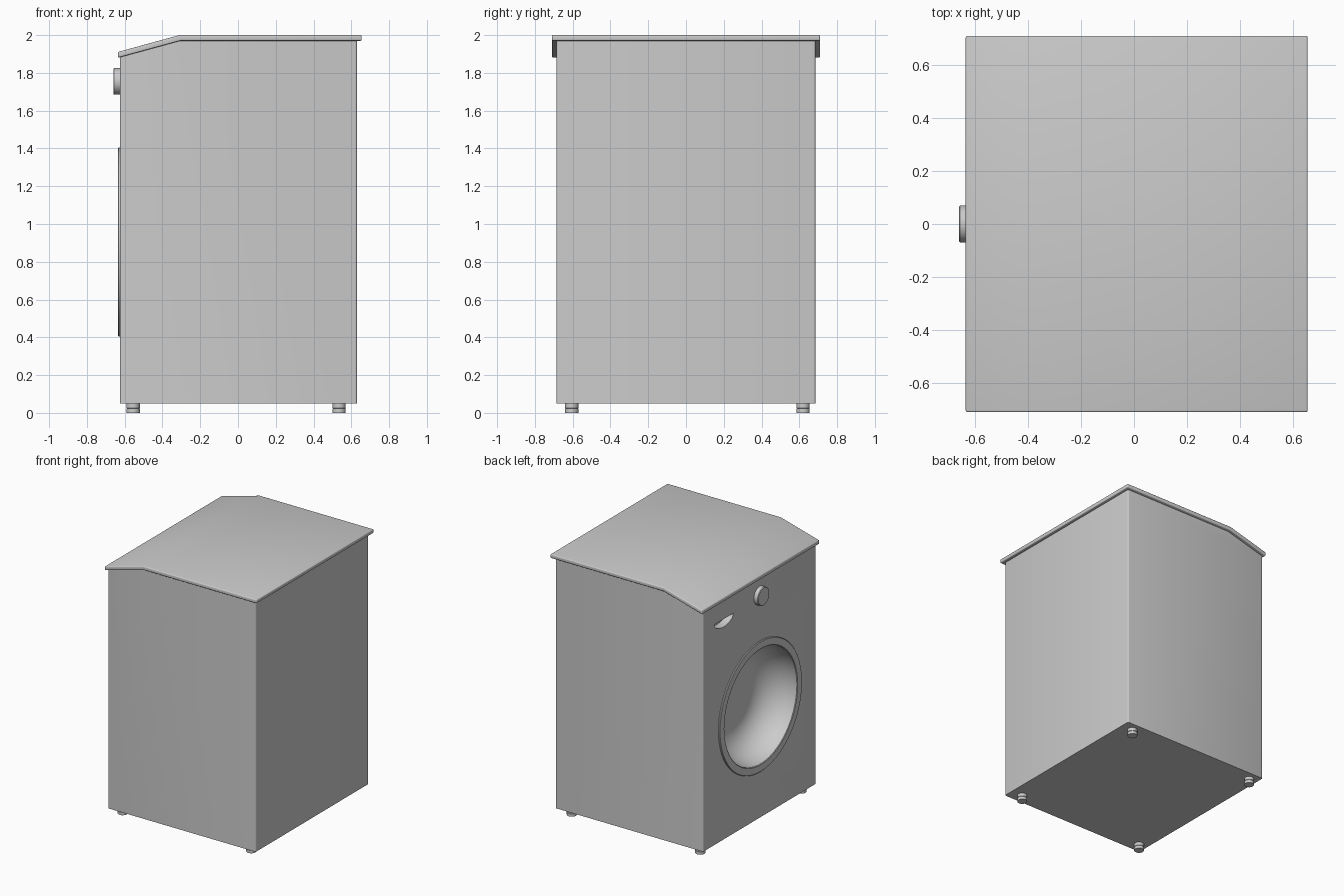
import bpy, bmesh
from math import pi, sin, cos
from mathutils import Matrix

if "Cube" in bpy.data.objects:
    bpy.data.objects.remove(bpy.data.objects["Cube"])

FRONT = -0.625                                  # x of the door side
TO_FRONT = Matrix.Rotation(-pi / 2, 4, 'Y')     # turns +z into -x


def finish(bm, name):
    bmesh.ops.recalc_face_normals(bm, faces=bm.faces)
    mesh = bpy.data.meshes.new(name)
    bm.to_mesh(mesh)
    bm.free()
    obj = bpy.data.objects.new(name, mesh)
    bpy.context.collection.objects.link(obj)
    return obj


def activate(obj):
    bpy.ops.object.select_all(action='DESELECT')
    obj.select_set(True)
    bpy.context.view_layer.objects.active = obj


def smooth(obj):
    activate(obj)
    bpy.ops.object.shade_smooth_by_angle(angle=0.6)


def lathe(name, profile, matrix, closed=False, steps=64):
    """Spin (radius, height) points around z, then place with matrix."""
    bm = bmesh.new()
    vs = [bm.verts.new((r, 0, h)) for r, h in profile]
    edges = [bm.edges.new(p) for p in zip(vs, vs[1:])]
    if closed:
        edges.append(bm.edges.new((vs[-1], vs[0])))
    bmesh.ops.spin(bm, geom=vs + edges, cent=(0, 0, 0), axis=(0, 0, 1),
                   angle=2 * pi, steps=steps)
    bmesh.ops.remove_doubles(bm, verts=bm.verts, dist=1e-5)
    bm.transform(matrix)
    return finish(bm, name)


def prism(points, vec):
    bm = bmesh.new()
    face = bm.faces.new([bm.verts.new(p) for p in points])
    ext = bmesh.ops.extrude_face_region(bm, geom=[face], use_keep_orig=True)
    bmesh.ops.translate(bm, vec=vec, verts=[v for v in ext['geom']
                                            if isinstance(v, bmesh.types.BMVert)])
    bmesh.ops.recalc_face_normals(bm, faces=bm.faces)
    return bm


# Cabinet with softened upright corners
side = [(FRONT, 0.05), (0.63, 0.05), (0.63, 1.975), (-0.307, 1.975), (FRONT, 1.887)]
bm = prism([(x, -0.685, z) for x, z in side], (0, 1.37, 0))
upright = [e for e in bm.edges
           if abs(e.verts[0].co.x - e.verts[1].co.x) < 1e-4
           and abs(e.verts[0].co.y - e.verts[1].co.y) < 1e-4]
bmesh.ops.bevel(bm, geom=upright, offset=0.01, segments=3, profile=0.5, affect='EDGES')
cabinet = finish(bm, "cabinet")

# Cutter for the rounded drum bowl
arc = [i * pi / 2 / 14 for i in range(15)]
bowl = [(0, 0.1), (0.44, 0.1)] + [(0.22 + 0.22 * cos(t), -0.24 * sin(t)) for t in arc] + [(0, -0.24)]
door_place = Matrix.Translation((FRONT, 0, 0.905)) @ TO_FRONT
bowl_cutter = lathe("bowl_cutter", bowl, door_place, steps=96)

# Cutter for the half-moon drawer grip
moon = [(FRONT - 0.05, 0.435 + 0.115 * cos(t), 1.74 - 0.06 * sin(t))
        for t in [i * pi / 20 for i in range(21)]]
grip_cutter = finish(prism(moon, (0.11, 0, 0)), "grip_cutter")

for cutter in (bowl_cutter, grip_cutter):
    activate(cabinet)
    mod = cabinet.modifiers.new("cut", 'BOOLEAN')
    mod.operation = 'DIFFERENCE'
    mod.solver = 'EXACT'
    mod.object = cutter
    bpy.ops.object.modifier_apply(modifier=mod.name)
    bpy.data.objects.remove(cutter)
smooth(cabinet)

# Worktop slab, sloping down over the door side
slab = [(-0.635, 1.88), (-0.305, 1.97), (0.655, 1.97), (0.655, 2.0), (-0.31, 2.0), (-0.635, 1.911)]
worktop = finish(prism([(x, -0.71, z) for x, z in slab], (0, 1.42, 0)), "worktop")
mod = worktop.modifiers.new("round", 'BEVEL')
mod.width = 0.007
mod.segments = 3
mod.limit_method = 'ANGLE'
mod.angle_limit = 1.0
activate(worktop)
bpy.ops.object.modifier_apply(modifier=mod.name)
smooth(worktop)

# Door ring
ring = [(0.44, -0.01), (0.5, -0.01), (0.5, 0.007), (0.496, 0.011), (0.445, 0.011), (0.44, 0.007)]
smooth(lathe("door_ring", ring, door_place, closed=True, steps=96))

# Programme knob
knob = [(0, -0.005), (0.07, -0.005), (0.07, 0.031), (0.066, 0.035), (0, 0.035)]
smooth(lathe("knob", knob, Matrix.Translation((FRONT, 0, 1.755)) @ TO_FRONT, steps=48))

# Four stepped feet
foot = [(0, 0), (0.035, 0), (0.035, 0.022), (0.032, 0.024), (0.035, 0.026), (0.035, 0.055), (0, 0.055)]
for x_name, x in (("front", -0.555), ("rear", 0.535)):
    for y_name, y in (("a", -0.605), ("b", 0.62)):
        smooth(lathe(f"{x_name}_foot_{y_name}", foot, Matrix.Translation((x, y, 0)), steps=32))
